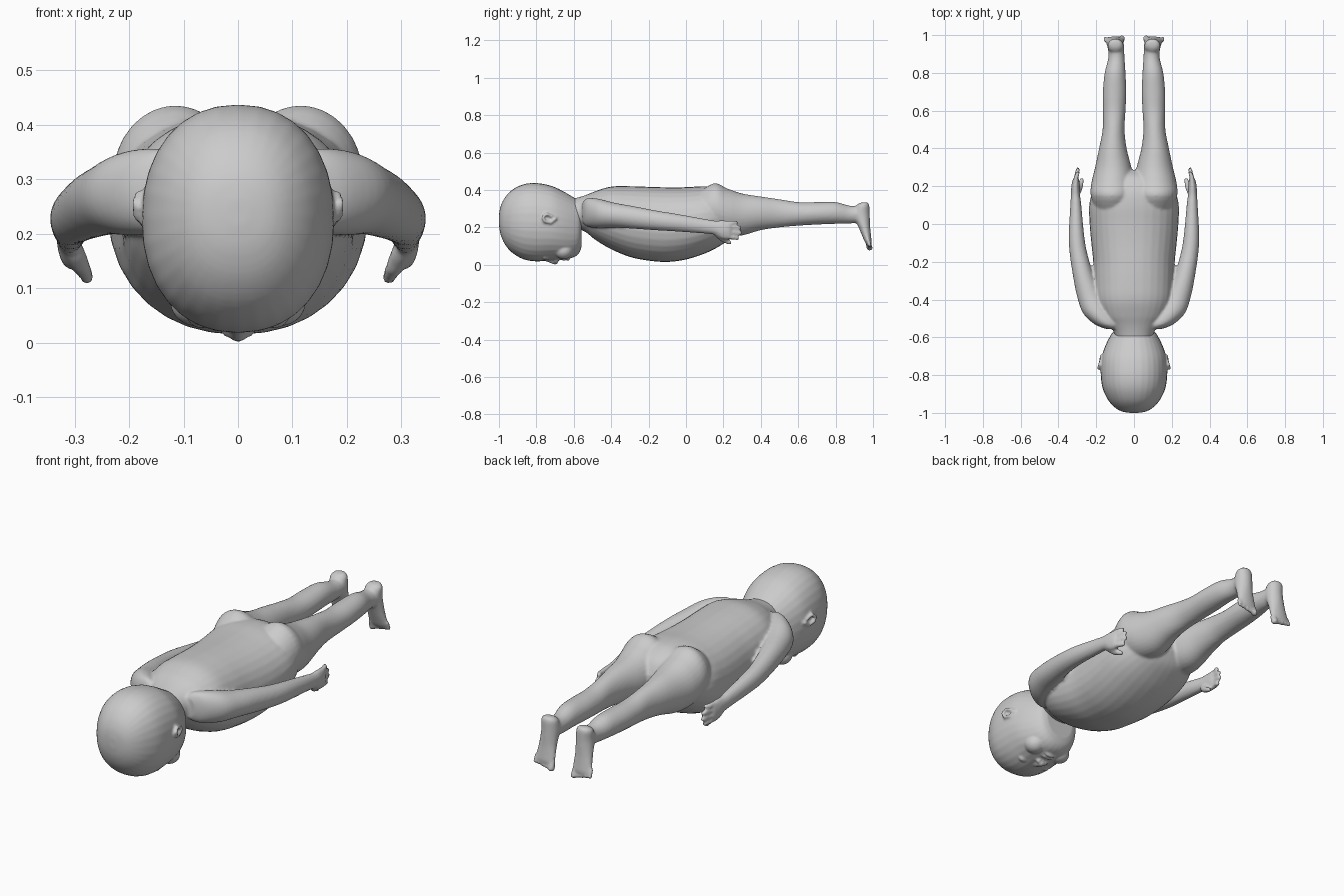
import bpy, bmesh
from math import cos, sin, pi, copysign
from mathutils import Vector, Matrix


def catmull(rows, steps=4):
    # Smoothly interpolate a few stations
    out = []
    for i in range(len(rows) - 1):
        p0, p1 = rows[max(i - 1, 0)], rows[i]
        p2, p3 = rows[i + 1], rows[min(i + 2, len(rows) - 1)]
        for k in range(steps):
            t = k / steps
            out.append([0.5 * (2 * b + (c - a) * t + (2 * a - 5 * b + 4 * c - d) * t * t
                               + (3 * b - a - 3 * c + d) * t ** 3)
                        for a, b, c, d in zip(p0, p1, p2, p3)])
    return out + [list(rows[-1])]


def finish(name, bm):
    bmesh.ops.recalc_face_normals(bm, faces=bm.faces)
    me = bpy.data.meshes.new(name)
    bm.to_mesh(me)
    bm.free()
    ob = bpy.data.objects.new(name, me)
    bpy.context.collection.objects.link(ob)
    return ob


def loft(name, rows, axis='y', side=1, power=2.0, n=32):
    # Rows: position along axis, two centre coordinates, two radii
    bm = bmesh.new()
    rings = []
    for t, a, b, ra, rb in catmull(rows):
        ring = []
        for k in range(n):
            c, s = cos(2 * pi * k / n), sin(2 * pi * k / n)
            u = a + ra * copysign(abs(c) ** (2 / power), c)
            v = b + rb * copysign(abs(s) ** (2 / power), s)
            ring.append(bm.verts.new((side * u, t, v) if axis == 'y' else (side * u, v, t)))
        rings.append(ring)
    for r, q in zip(rings, rings[1:]):
        for k in range(n):
            bm.faces.new((r[k], r[(k + 1) % n], q[(k + 1) % n], q[k]))
    bm.faces.new(rings[0])
    bm.faces.new(rings[-1])
    return finish(name, bm)


def blob(name, loc, size):
    bm = bmesh.new()
    bmesh.ops.create_uvsphere(bm, u_segments=20, v_segments=12, radius=1,
                              matrix=Matrix.Translation(loc) @ Matrix.Diagonal((*size, 1)))
    return finish(name, bm)


def limb(name, pts, radii):
    # Chain of overlapping balls along a path, for digits and ear rims
    parts = []
    bm = bmesh.new()
    for (p, r), (q, s) in zip(zip(pts, radii), zip(pts[1:], radii[1:])):
        for k in range(7):
            t = k / 6
            bmesh.ops.create_icosphere(bm, subdivisions=2, radius=r + (s - r) * t,
                                       matrix=Matrix.Translation(Vector(p).lerp(Vector(q), t)))
    return finish(name, bm)


def fuse(name, parts, voxel, smooth):
    # Merge the parts into one soft skin
    bpy.ops.object.select_all(action='DESELECT')
    for p in parts:
        p.select_set(True)
    bpy.context.view_layer.objects.active = parts[0]
    bpy.ops.object.join()
    ob = bpy.context.object
    ob.name = name
    m = ob.modifiers.new("skin", 'REMESH')
    m.mode, m.voxel_size, m.use_smooth_shade = 'VOXEL', voxel, True
    m = ob.modifiers.new("soften", 'SMOOTH')
    m.factor, m.iterations = 0.5, smooth
    return ob


def span(rows):
    # (y, top, bottom, half width) to centred stations
    return [(y, 0, (t + b) / 2, w, (t - b) / 2) for y, t, b, w in rows]


# Head with jaw
head = [loft("head", span([
    (-1.0, .265, .215, .02), (-.992, .31, .165, .065), (-.97, .357, .112, .103),
    (-.93, .40, .065, .138), (-.87, .43, .03, .166), (-.8, .437, .018, .176),
    (-.72, .422, .024, .174), (-.66, .395, .028, .158), (-.6, .36, .04, .13),
    (-.57, .34, .065, .108), (-.558, .31, .10, .08)]), power=2.2)]

# Face: nose, lips, closed eyes, cheeks, ears
head.append(limb("nose", [(0, -.755, .035), (0, -.70, .018)], [.014, .018]))
for s in (1, -1):
    head.append(blob("nostril", (s * .018, -.695, .024), (.014, .014, .014)))
    head.append(blob("eyelid", (s * .065, -.755, .044), (.028, .016, .018)))
    head.append(blob("cheek", (s * .075, -.655, .075), (.05, .05, .045)))
    head.append(limb("ear", [(s * .172, -.70, .245), (s * .178, -.725, .225),
                             (s * .185, -.755, .232), (s * .188, -.765, .255),
                             (s * .183, -.745, .272), (s * .174, -.715, .258)],
                     [.010, .008, .008, .008, .008, .008]))
for y, w in ((-.653, .036), (-.632, .03)):
    head.append(blob("lip", (0, y, .034), (w, .010, .014)))
fuse("head", head, .006, 3)

# Neck, torso and belly
body = [loft("torso", span([
    (-.62, .35, .20, .09), (-.57, .362, .19, .108), (-.53, .375, .17, .135),
    (-.48, .395, .13, .175), (-.4, .418, .083, .205), (-.3, .42, .042, .213),
    (-.2, .417, .022, .216), (-.1, .414, .015, .226), (0, .415, .028, .235),
    (.1, .42, .06, .237), (.18, .41, .10, .215), (.25, .37, .15, .16),
    (.285, .31, .21, .07)]), power=2.15)]

for s in (1, -1):
    # Leg with buttock
    body.append(loft("leg", [
        (.06, .11, .28, .09, .10), (.15, .115, .303, .114, .133), (.22, .113, .282, .112, .126),
        (.3, .11, .269, .096, .112), (.4, .112, .275, .073, .09), (.5, .108, .275, .058, .075),
        (.6, .105, .272, .06, .063), (.7, .103, .275, .062, .06), (.8, .1, .277, .055, .058),
        (.88, .093, .268, .043, .047), (.95, .096, .272, .042, .045)], side=s))
    # Foot pointing down, with toes
    body.append(loft("foot", [
        (.334, .098, .955, .022, .016), (.318, .098, .946, .04, .034), (.27, .096, .938, .044, .044),
        (.2, .1, .954, .045, .031), (.15, .102, .967, .05, .023), (.12, .103, .975, .051, .018),
        (.106, .103, .978, .044, .011)], 'z', side=s))
    for i in range(5):
        r = .017 if i == 0 else .0125 - .0006 * i
        x, z = s * (.064 + .0215 * i + (.003 if i else 0)), .091 + .0035 * i
        body.append(limb("toe", [(x, .972, z + .03), (x, .982, z)], [r * .85, r]))
    # Arm from shoulder to palm
    body.append(loft("arm", [
        (-.555, .11, .28, .04, .05), (-.53, .14, .28, .07, .075), (-.47, .188, .275, .083, .078),
        (-.38, .232, .265, .07, .066), (-.28, .266, .253, .056, .06), (-.15, .295, .236, .046, .052),
        (-.05, .305, .225, .04, .047), (.1, .308, .206, .029, .039), (.155, .31, .198, .024, .038),
        (.195, .31, .188, .022, .05), (.232, .308, .185, .018, .05), (.242, .307, .185, .01, .044)],
        side=s))
    # Fingers and thumb
    for z0, z1, y in ((.223, .226, .278), (.199, .199, .297), (.174, .169, .300), (.150, .142, .285)):
        body.append(limb("finger", [(s * .309, .215, z0), (s * .306, .25, (z0 + z1) / 2),
                                    (s * .297, y - .01, z1)], [.014, .0125, .0115]))
    body.append(limb("thumb", [(s * .300, .17, .165), (s * .286, .195, .138),
                               (s * .277, .232, .119)], [.02, .016, .013]))
fuse("body", body, .0075, 3)
